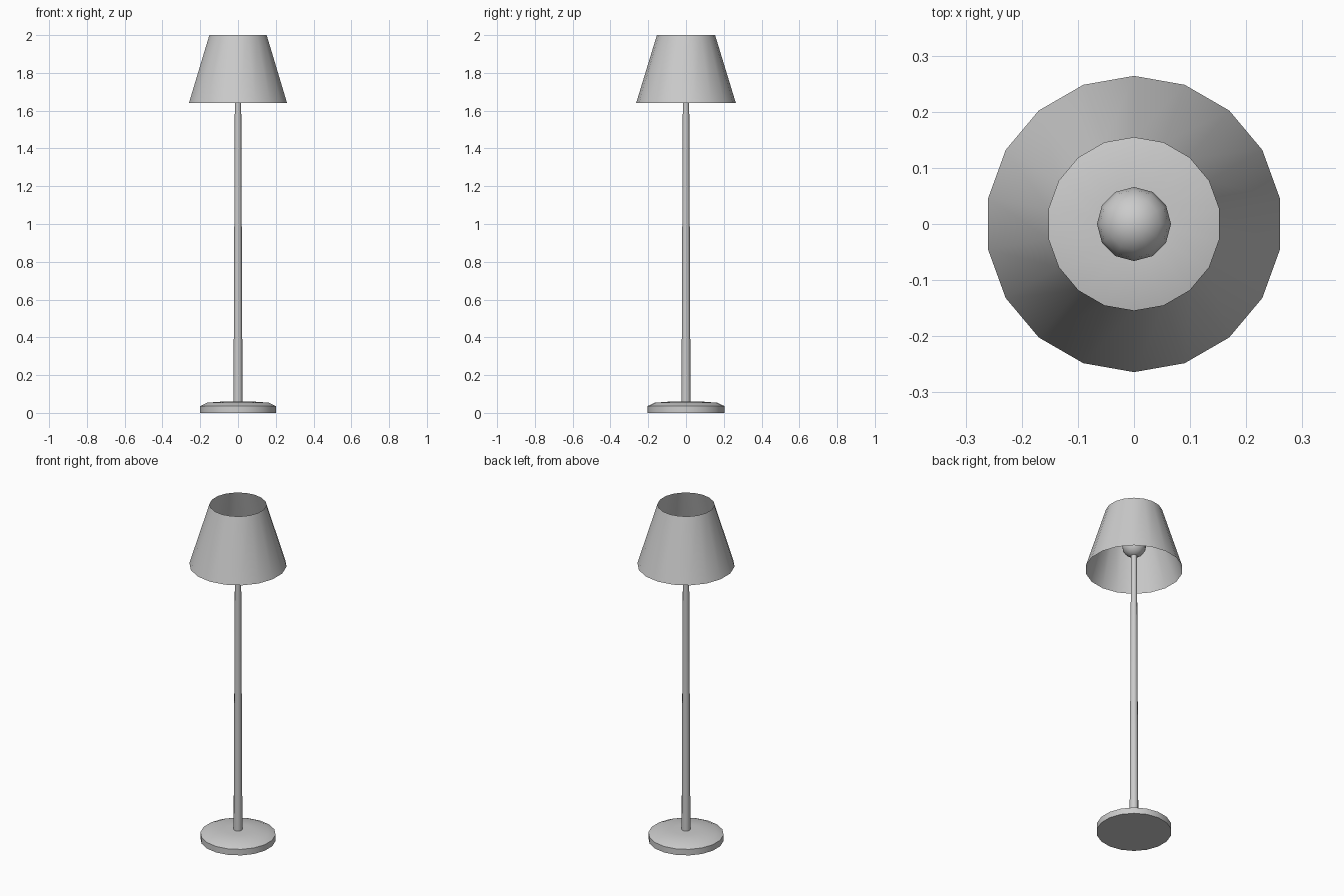
import bpy, bmesh, math

if "Cube" in bpy.data.objects:
    bpy.data.objects.remove(bpy.data.objects["Cube"])

def lathe(name, profile, sides, cap_bottom=False, cap_top=False):
    """Revolve (radius, z) points about the z axis, first vertex on +y."""
    bm = bmesh.new()
    rings = []
    for r, z in profile:
        ring = []
        for i in range(sides):
            a = math.pi / 2 + 2 * math.pi * i / sides
            ring.append(bm.verts.new((r * math.cos(a), r * math.sin(a), z)))
        rings.append(ring)
    for lo, hi in zip(rings, rings[1:]):
        for i in range(sides):
            j = (i + 1) % sides
            bm.faces.new((lo[i], lo[j], hi[j], hi[i]))
    if cap_bottom:
        bm.faces.new(rings[0][::-1])
    if cap_top:
        bm.faces.new(rings[-1])
    mesh = bpy.data.meshes.new(name)
    bm.to_mesh(mesh)
    bm.free()
    obj = bpy.data.objects.new(name, mesh)
    bpy.context.collection.objects.link(obj)
    smooth(obj)
    return obj

def smooth(obj):
    bpy.ops.object.select_all(action='DESELECT')
    obj.select_set(True)
    bpy.context.view_layer.objects.active = obj
    bpy.ops.object.shade_smooth_by_angle(angle=math.radians(50))

# Round foot with a softened upper rim
lathe("base", [(0.204, 0), (0.204, 0.036), (0.165, 0.054), (0.07, 0.061)],
      18, cap_bottom=True, cap_top=True)

# Slightly tapering pole up to the bulb
lathe("pole", [(0.024, 0.055), (0.0165, 1.74)], 12, cap_bottom=True, cap_top=True)

# Thin open lampshade
lathe("shade", [(0.264, 1.64), (0.154, 2.0)], 18)

# Round bulb
bpy.ops.mesh.primitive_uv_sphere_add(segments=12, ring_count=8, radius=0.066,
                                     location=(0, 0, 1.787))
bulb = bpy.context.object
bulb.name = "bulb"
smooth(bulb)
